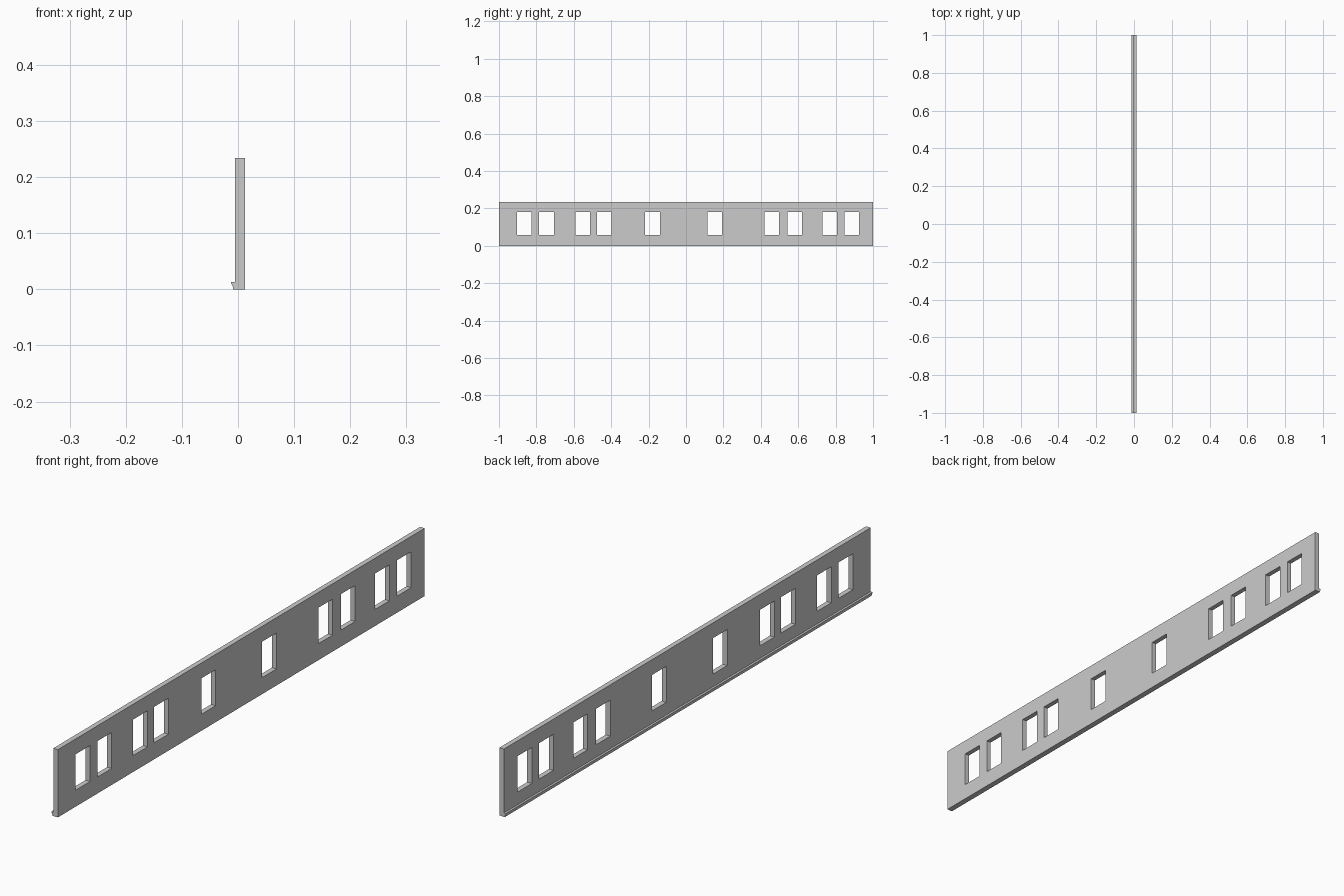
import bpy, bmesh

if "Cube" in bpy.data.objects:
    bpy.data.objects.remove(bpy.data.objects["Cube"])

LENGTH, HEIGHT = 2.0, 0.234
X_BACK, X_FRONT = -0.005, 0.0125
WIN_W, WIN_Z0, WIN_Z1 = 0.078, 0.057, 0.181
WINDOW_CENTRES = [-0.864, -0.746, -0.551, -0.436, -0.179,
                  0.153, 0.459, 0.582, 0.769, 0.887]


def finish(name, bm):
    bmesh.ops.recalc_face_normals(bm, faces=bm.faces)
    mesh = bpy.data.meshes.new(name)
    bm.to_mesh(mesh)
    bm.free()
    obj = bpy.data.objects.new(name, mesh)
    bpy.context.collection.objects.link(obj)
    return obj


def extrude(bm, faces, offset):
    res = bmesh.ops.extrude_face_region(bm, geom=faces, use_keep_orig=True)
    verts = [g for g in res["geom"] if isinstance(g, bmesh.types.BMVert)]
    bmesh.ops.translate(bm, verts=verts, vec=offset)


# Wall panel: a grid of cells with the window cells left open, then thickened
ys = [-LENGTH / 2]
for c in WINDOW_CENTRES:
    ys += [c - WIN_W / 2, c + WIN_W / 2]
ys.append(LENGTH / 2)
zs = [0, WIN_Z0, WIN_Z1, HEIGHT]

bm = bmesh.new()
grid = [[bm.verts.new((X_BACK, y, z)) for z in zs] for y in ys]
for i in range(len(ys) - 1):
    for j in range(3):
        if j == 1 and i % 2 == 1:
            continue
        bm.faces.new((grid[i][j], grid[i + 1][j], grid[i + 1][j + 1], grid[i][j + 1]))
extrude(bm, bm.faces[:], (X_FRONT - X_BACK, 0, 0))
finish("wall_panel", bm)

# Base moulding: small profile run along the whole length
profile = [(X_BACK, 0), (-0.0085, 0), (-0.0095, 0.006), (-0.0125, 0.011),
           (-0.0125, 0.0135), (X_BACK, 0.0135)]
bm = bmesh.new()
face = bm.faces.new([bm.verts.new((x, -LENGTH / 2, z)) for x, z in profile])
extrude(bm, [face], (0, LENGTH, 0))
finish("base_moulding", bm)
